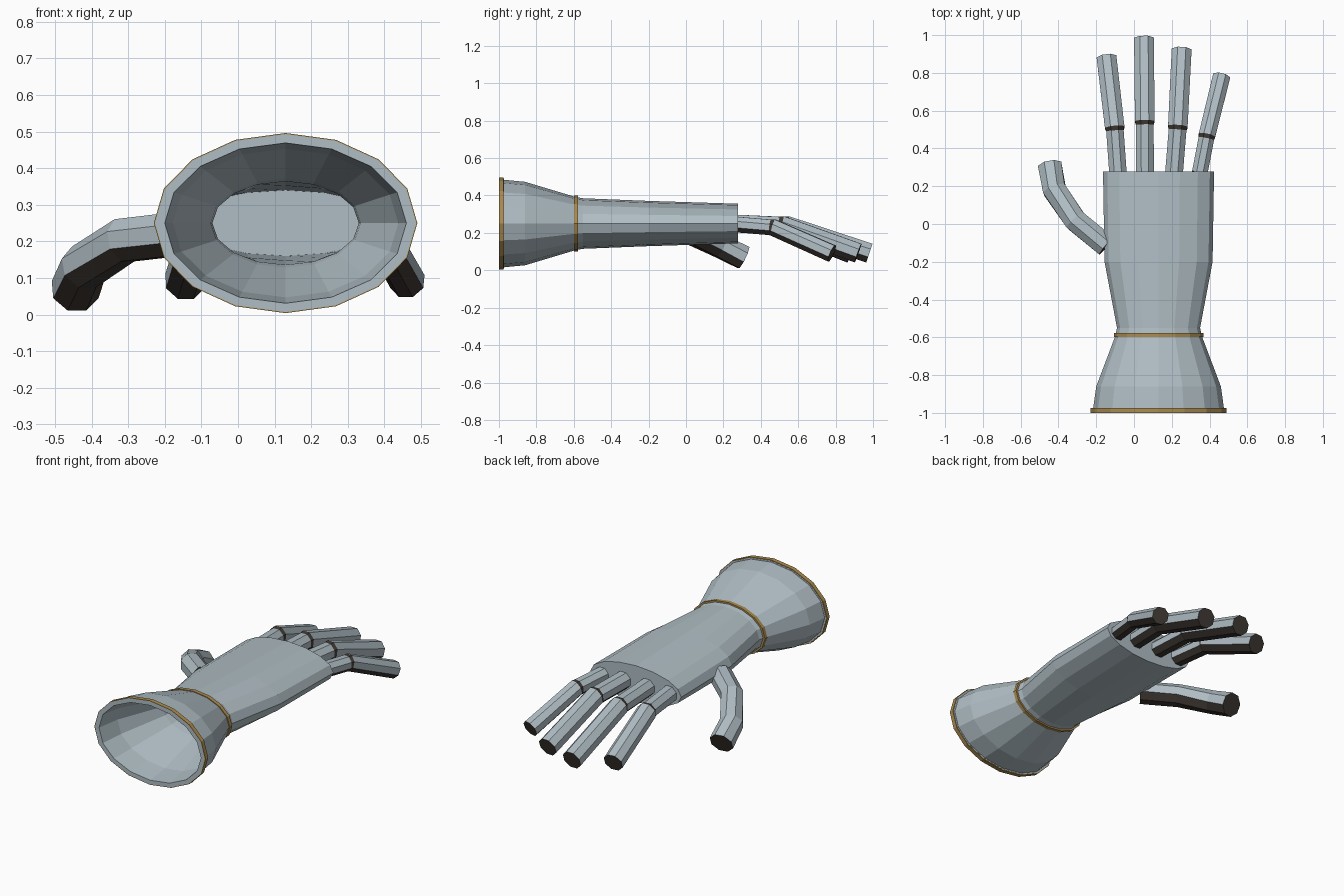
import bpy, bmesh
from math import cos, sin, tau
from mathutils import Vector

if "Cube" in bpy.data.objects:
    bpy.data.objects.remove(bpy.data.objects["Cube"])

CX = 0.13   # centre line of the sleeve
SIDES = 16


def material(name, rgb):
    mat = bpy.data.materials.new(name)
    mat.diffuse_color = (*rgb, 1)
    mat.use_nodes = True
    mat.node_tree.nodes["Principled BSDF"].inputs["Base Color"].default_value = mat.diffuse_color
    return mat


steel = material("blue_grey", (0.43, 0.51, 0.55))
dark = material("dark_leather", (0.05, 0.04, 0.033))
gold = material("gold_trim", (0.40, 0.26, 0.08))


def finish(name, bm, *materials):
    bmesh.ops.recalc_face_normals(bm, faces=bm.faces)
    mesh = bpy.data.meshes.new(name)
    bm.to_mesh(mesh)
    bm.free()
    obj = bpy.data.objects.new(name, mesh)
    bpy.context.collection.objects.link(obj)
    for mat in materials:
        mesh.materials.append(mat)
    return obj


def bridge(bm, a, b):
    n = len(a)
    return [bm.faces.new((a[i], a[(i + 1) % n], b[(i + 1) % n], b[i]))
            for i in range(n)]


def sleeve(name, profile, mat, closed=False):
    """Loft elliptical rings given as (y, half width, half height)."""
    bm = bmesh.new()
    rings = [[bm.verts.new((CX + rx * cos(tau * i / SIDES), y,
                            0.25 + rz * sin(tau * i / SIDES)))
              for i in range(SIDES)] for y, rx, rz in profile]
    for a, b in zip(rings, rings[1:]):
        bridge(bm, a, b)
    if closed:
        bridge(bm, rings[-1], rings[0])
    else:
        bm.faces.new(rings[0])
        bm.faces.new(rings[-1])
    return finish(name, bm, mat)


def digit(name, points, radii, band=0.0, sides=8):
    """Octagonal bent tube: grey on top and sides, dark underneath and at
    the ends, with an optional dark band at the knuckle."""
    pts = [Vector(p) for p in points]
    radii = list(radii)
    if band:
        back = (pts[0] - pts[1]).normalized() * band
        pts.insert(1, pts[1] + back)
        radii.insert(1, radii[0])
    dirs = [(b - a).normalized() for a, b in zip(pts, pts[1:])]
    bm = bmesh.new()
    rings = []
    for k, p in enumerate(pts):
        d = (dirs[max(k - 1, 0)] + dirs[min(k, len(dirs) - 1)]).normalized()
        side = d.cross(Vector((0, 0, 1))).normalized()
        up = side.cross(d)
        rings.append([bm.verts.new(p + radii[k] * (
            side * cos(tau * (i + .5) / sides) + up * sin(tau * (i + .5) / sides)))
            for i in range(sides)])
    for k, (a, b) in enumerate(zip(rings, rings[1:])):
        for i, face in enumerate(bridge(bm, a, b)):
            face.material_index = int(i in (4, 5, 6) or (band > 0 and k == 1))
    for ring in (rings[0], rings[-1]):
        bm.faces.new(ring).material_index = 1
    return finish(name, bm, steel, dark)


# Hollow cuff and palm: inner wall out to the rim, then back along the outside
sleeve("glove_body", [
    (0.258, 0.275, 0.090),
    (-0.20, 0.266, 0.102),
    (-0.55, 0.200, 0.114),
    (-0.59, 0.205, 0.122),
    (-0.86, 0.308, 0.203),
    (-1.00, 0.330, 0.219),
    (-1.00, 0.357, 0.243),
    (-0.974, 0.355, 0.241),
    (-0.974, 0.346, 0.234),
    (-0.86, 0.330, 0.223),
    (-0.59, 0.228, 0.142),
    (-0.55, 0.220, 0.135),
    (-0.20, 0.286, 0.121),
    (0.278, 0.294, 0.106),
], steel)

# Gold bands around the cuff opening and the wrist
for name, y0, y1, rx, rz, t in (("cuff_trim", -1.0, -0.975, 0.360, 0.246, 0.005),
                                ("wrist_trim", -0.599, -0.577, 0.237, 0.149, 0.02)):
    sleeve(name, [(y0, rx, rz), (y1, rx, rz), (y1, rx - t, rz - t),
                  (y0, rx - t, rz - t)], gold, closed=True)

# Fingers: base, knuckle, tip
digit("index_finger", [(-0.085, 0.271, 0.248), (-0.102, 0.510, 0.236), (-0.145, 0.88, 0.092)],
      (0.050, 0.056, 0.057), 0.016)
digit("middle_finger", [(0.058, 0.271, 0.250), (0.057, 0.542, 0.238), (0.053, 0.98, 0.092)],
      (0.051, 0.056, 0.057), 0.016)
digit("ring_finger", [(0.212, 0.271, 0.250), (0.232, 0.515, 0.238), (0.252, 0.92, 0.092)],
      (0.051, 0.056, 0.057), 0.016)
digit("little_finger", [(0.348, 0.271, 0.245), (0.386, 0.468, 0.228), (0.463, 0.78, 0.090)],
      (0.045, 0.048, 0.050), 0.016)

# Thumb with two bends
digit("thumb", [(-0.146, -0.116, 0.222), (-0.310, 0.018, 0.203),
                (-0.421, 0.180, 0.130), (-0.445, 0.308, 0.068)],
      (0.064, 0.064, 0.066, 0.068))
